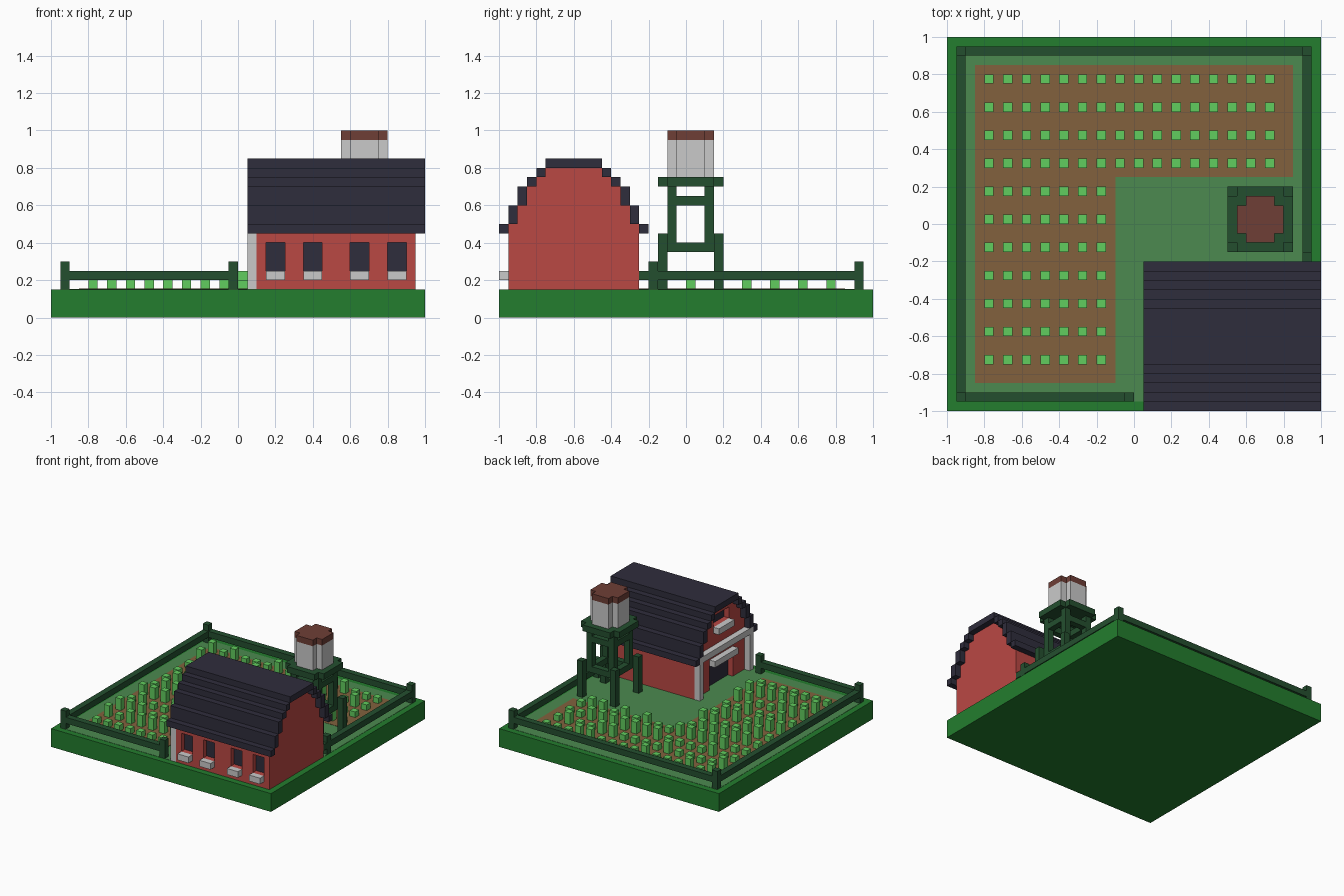
import bpy, bmesh, random
from mathutils import Vector

if "Cube" in bpy.data.objects:
    bpy.data.objects.remove(bpy.data.objects["Cube"])

random.seed(7)


def mat(name, r, g, b):
    """Flat material from an sRGB reading, stored as linear."""
    def lin(c):
        c /= 255
        return c / 12.92 if c <= 0.04045 else ((c + 0.055) / 1.055) ** 2.4
    m = bpy.data.materials.new(name)
    m.diffuse_color = (lin(r), lin(g), lin(b), 1)
    m.use_nodes = True
    m.node_tree.nodes["Principled BSDF"].inputs["Base Color"].default_value = m.diffuse_color
    return m


GREEN = mat("base green", 35, 125, 46)
GRASS = mat("grass", 76, 138, 80)
SOIL = mat("soil", 130, 97, 61)
CROP = mat("crop green", 97, 205, 94)
FENCE = mat("dark green wood", 36, 79, 47)
RED = mat("barn red", 186, 72, 68)
ROOF = mat("dark slate", 47, 45, 60)
PALE = mat("pale grey", 202, 202, 202)
CAP = mat("brown", 110, 62, 54)


def finish(name, bm, material):
    bmesh.ops.recalc_face_normals(bm, faces=bm.faces[:])
    me = bpy.data.meshes.new(name)
    bm.to_mesh(me)
    bm.free()
    me.materials.append(material)
    ob = bpy.data.objects.new(name, me)
    bpy.context.collection.objects.link(ob)
    return ob


def boxes(name, material, *items):
    """One object from boxes given as (x0, x1, y0, y1, z0, z1)."""
    bm = bmesh.new()
    for x0, x1, y0, y1, z0, z1 in items:
        vs = bmesh.ops.create_cube(bm, size=1)["verts"]
        for v in vs:
            v.co = Vector((x1 if v.co.x > 0 else x0,
                           y1 if v.co.y > 0 else y0,
                           z1 if v.co.z > 0 else z0))
    return finish(name, bm, material)


def prism(name, material, pts, depth):
    """Extrude a closed outline of 3D points along a vector."""
    bm = bmesh.new()
    f = bm.faces.new([bm.verts.new(p) for p in pts])
    ext = bmesh.ops.extrude_face_region(bm, geom=[f], use_keep_orig=True)["geom"]
    bmesh.ops.translate(bm, vec=depth, verts=[g for g in ext if isinstance(g, bmesh.types.BMVert)])
    return finish(name, bm, material)


def notched(name, material, cx, cy, half, z0, z1, n=0.05):
    """Square slab with its four corners cut out."""
    a, b = half, half - n
    pts = [(a, -b), (a, b), (b, b), (b, a), (-b, a), (-b, b),
           (-a, b), (-a, -b), (-b, -b), (-b, -a), (b, -a), (b, -b)]
    return prism(name, material, [(cx + x, cy + y, z0) for x, y in pts], (0, 0, z1 - z0))


# Ground
boxes("ground_base", GREEN, (-1, 1, -1, 1, 0, 0.15))
boxes("grass_patch", GRASS, (-0.95, 0.95, -0.95, 0.95, 0.149, 0.152))
prism("soil_field", SOIL,
      [(x, y, 0.149) for x, y in ((-0.85, -0.85), (-0.1, -0.85), (-0.1, 0.25),
                                  (0.85, 0.25), (0.85, 0.85), (-0.85, 0.85))], (0, 0, 0.005))

# Crops: long rows at the back, short rows at the side
plants = []
for row in range(11):
    y = 0.775 - 0.15 * row
    for col in range(16 if row < 4 else 7):
        x = -0.775 + 0.1 * col
        top = random.choice((0.2, 0.25))
        plants.append((x - 0.025, x + 0.025, y - 0.025, y + 0.025, 0.15, top))
boxes("crops", CROP, *plants)

# Fence
posts = ((-0.95, -0.95), (-0.95, 0.9), (0.9, 0.9), (-0.05, -0.95), (0.9, -0.2))
boxes("fence_posts", FENCE, *[(x, x + 0.05, y, y + 0.05, 0.15, 0.3) for x, y in posts])
boxes("fence_rails", FENCE,
      (-0.95, -0.9, -0.9, 0.9, 0.2, 0.25), (-0.9, 0.9, 0.9, 0.95, 0.2, 0.25),
      (-0.9, -0.05, -0.95, -0.9, 0.2, 0.25), (0.9, 0.95, -0.15, 0.9, 0.2, 0.25),
      (0.9, 0.95, -0.25, -0.2, 0.2, 0.25))

# Barn body: stepped gable outline, extruded along x
BY = -0.6
half = []
z = 0.15
for w, top in ((0.35, 0.5), (0.3, 0.6), (0.25, 0.7), (0.2, 0.75), (0.15, 0.8)):
    half += [(w, z), (w, top)]
    z = top
outline = half + [(-w, z) for w, z in reversed(half)]
barn = prism("barn_walls", RED, [(0.1, BY + y, z) for y, z in outline], (0.85, 0, 0))

# Recesses for windows, door and loft opening
wins = [(x, x + 0.1) for x in (0.15, 0.35, 0.6, 0.8)]
cutter = boxes("recess_cutter", RED,
               *[(a, b, -1.05, -0.9, 0.25, 0.4) for a, b in wins],
               (0.0, 0.15, BY - 0.15, BY + 0.15, 0.152, 0.35),
               (0.0, 0.15, BY - 0.1, BY + 0.1, 0.65, 0.74))
cutter.hide_render = True
cut = barn.modifiers.new("recesses", "BOOLEAN")
cut.operation, cut.object, cut.solver = "DIFFERENCE", cutter, "EXACT"
bpy.context.view_layer.objects.active = barn
bpy.ops.object.modifier_apply(modifier=cut.name)
bpy.data.objects.remove(cutter)

boxes("window_panes", ROOF, *[(a, b, -0.906, -0.899, 0.25, 0.4) for a, b in wins])
boxes("window_sills", PALE, *[(a, b, -1.0, -0.95, 0.2, 0.25) for a, b in wins])
boxes("door_panel", ROOF, (0.144, 0.151, BY - 0.15, BY + 0.15, 0.152, 0.35))
boxes("loft_panel", ROOF, (0.144, 0.151, BY - 0.1, BY + 0.1, 0.65, 0.74))

# Pale trim on the door end
boxes("door_trim", PALE,
      (0.05, 0.1, -0.95, -0.9, 0.15, 0.45), (0.05, 0.1, -0.3, -0.25, 0.15, 0.45),
      (0.05, 0.1, -0.95, -0.25, 0.45, 0.5),
      (0.05, 0.1, BY - 0.15, BY + 0.15, 0.35, 0.4),
      (0.05, 0.1, BY - 0.1, BY + 0.1, 0.6, 0.65))

# Stepped roof, mirrored about the ridge
roof = [(0.05, 1.0, BY - 0.15, BY + 0.15, 0.8, 0.85)]
for w, z0, z1 in ((0.4, 0.45, 0.5), (0.35, 0.5, 0.6), (0.3, 0.6, 0.7),
                  (0.25, 0.7, 0.75), (0.2, 0.75, 0.8)):
    roof += [(0.05, 1.0, BY + w - 0.05, BY + w, z0, z1),
             (0.05, 1.0, BY - w, BY - w + 0.05, z0, z1)]
boxes("barn_roof", ROOF, *roof)

# Water tower
TX, TY = 0.675, 0.025


def corner_posts(h, z0, z1):
    return [(TX + min(s * h, s * (h - 0.05)), TX + max(s * h, s * (h - 0.05)),
             TY + min(t * h, t * (h - 0.05)), TY + max(t * h, t * (h - 0.05)), z0, z1)
            for s in (-1, 1) for t in (-1, 1)]


def ring(z0, z1, h=0.125, w=0.05):
    i = h - w
    return [(TX - i, TX + i, TY + a, TY + a + w, z0, z1) for a in (-h, i)] + \
           [(TX + a, TX + a + w, TY - i, TY + i, z0, z1) for a in (-h, i)]


boxes("tower_lower_legs", FENCE, *corner_posts(0.175, 0.15, 0.45))
boxes("tower_upper_legs", FENCE, *corner_posts(0.125, 0.35, 0.7))
boxes("tower_braces", FENCE, *ring(0.35, 0.4), *ring(0.6, 0.65))
notched("tower_platform", FENCE, TX, TY, 0.175, 0.7, 0.75)
notched("water_tank", PALE, TX, TY, 0.125, 0.75, 0.95)
notched("tank_lid", CAP, TX, TY, 0.125, 0.95, 1.0)
